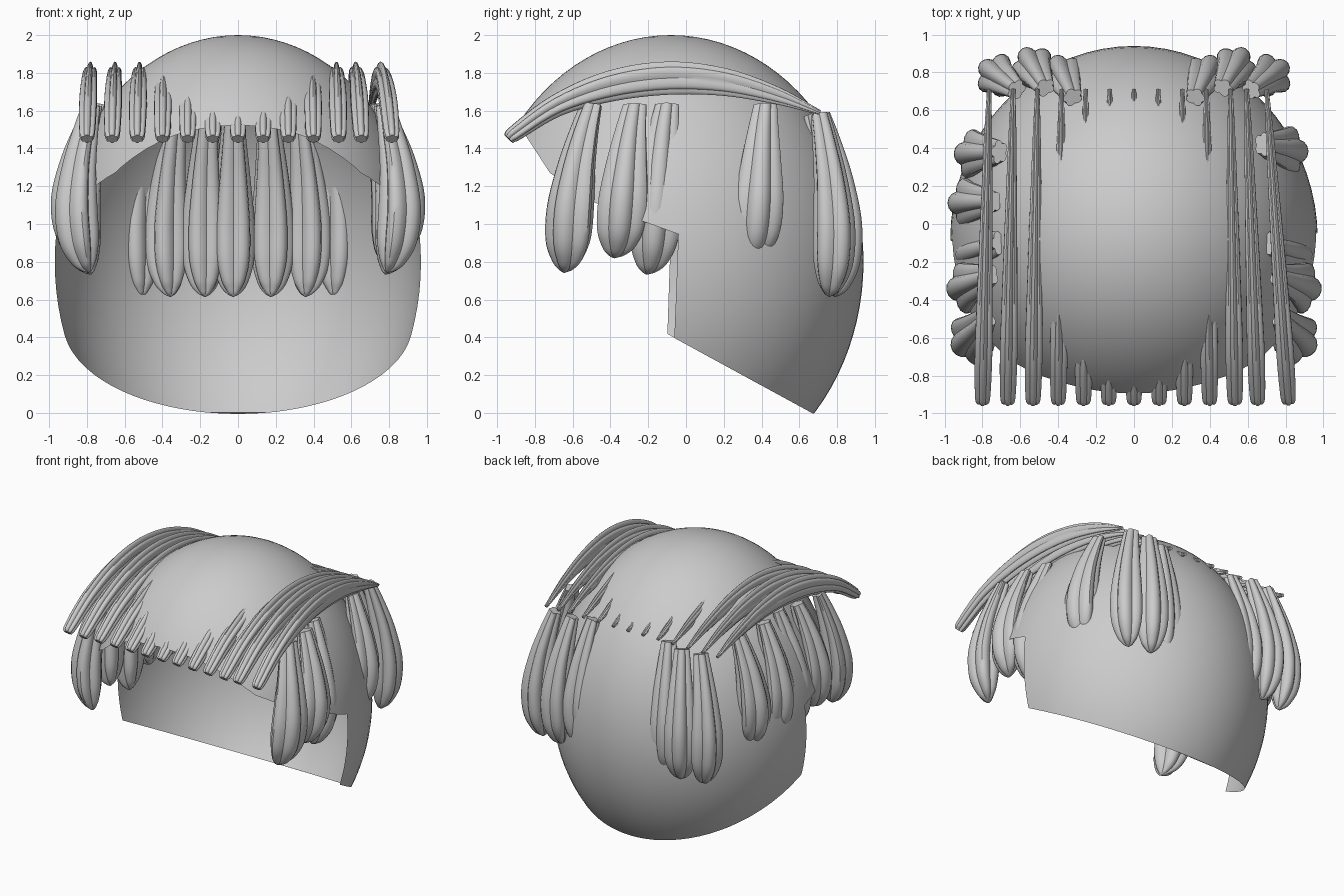
import bpy, bmesh
from math import sin, cos, pi, radians
from mathutils import Vector

if "Cube" in bpy.data.objects:
    bpy.data.objects.remove(bpy.data.objects["Cube"])


def finish(bm, name):
    bmesh.ops.recalc_face_normals(bm, faces=bm.faces)
    me = bpy.data.meshes.new(name)
    bm.to_mesh(me)
    bm.free()
    ob = bpy.data.objects.new(name, me)
    bpy.context.collection.objects.link(ob)
    return ob


def select(ob):
    bpy.ops.object.select_all(action='DESELECT')
    ob.select_set(True)
    bpy.context.view_layer.objects.active = ob


def smooth(ob, angle=35):
    select(ob)
    bpy.ops.object.shade_smooth_by_angle(angle=radians(angle))


def spline(keys, steps):
    # Catmull-Rom through the keys
    k = [Vector(p) for p in keys]
    k = [2 * k[0] - k[1]] + k + [2 * k[-1] - k[-2]]
    out = []
    for i in range(1, len(k) - 2):
        a, b, c, d = k[i - 1:i + 3]
        for s in range(steps):
            t = s / steps
            out.append(0.5 * (2 * b + (c - a) * t + (2 * a - 5 * b + 4 * c - d) * t * t
                              + (3 * b - a - 3 * c + d) * t ** 3))
    out.append(k[-2])
    return out


def lock(name, keys, loc, angle=0, lean=0, zscale=1, mirror=1, lobes=5, per=6):
    # keys: outward, height, half width, half depth; fluted cross-section
    pts = spline(keys, 5)
    a = radians(angle)
    U, V = Vector((sin(a), cos(a), 0)), Vector((cos(a), -sin(a), 0))
    n = lobes * per
    bm = bmesh.new()
    rings = []
    for i, p in enumerate(pts):
        q, r = pts[max(i - 1, 0)], pts[min(i + 1, len(pts) - 1)]
        t = Vector((r[0] - q[0], r[1] - q[1])).normalized()
        w, h = max(p[2], .003), max(p[3], .003)
        ring = []
        for j in range(n):
            th = 2 * pi * j / n
            rad = .76 + .26 * abs(cos(lobes * th / 2))
            d, v = h * rad * cos(th), w * rad * sin(th) + lean * i / (len(pts) - 1)
            co = Vector(loc) + U * (p[0] - t.y * d) + V * v
            co.z += (p[1] + t.x * d) * zscale
            co.x *= mirror
            ring.append(bm.verts.new(co))
        rings.append(ring)
    for r0, r1 in zip(rings, rings[1:]):
        for j in range(n):
            bm.faces.new((r0[j], r0[(j + 1) % n], r1[(j + 1) % n], r1[j]))
    bm.faces.new(rings[0])
    bm.faces.new(rings[-1])
    smooth(finish(bm, name))


def on_shell(c):
    return (c.x / .97) ** 2 + ((c.y + .08) / 1.02) ** 2 + ((c.z - .8) / 1.2) ** 2 > .96


# Scalp shell: thin ellipsoid skin with the face and neck cut away
bm = bmesh.new()
bmesh.ops.create_uvsphere(bm, u_segments=72, v_segments=48, radius=1)
for v in bm.verts:
    v.co = (v.co.x * .97, v.co.y * 1.02 - .08, v.co.z * 1.2 + .8)
shell = finish(bm, "hair_cap")

# Side profile of the opening, spanned across x (slightly further forward on the left)
profile = [(-1.3, 2), (-1.3, -.6), (1.2, -.6), (1.2, -.28), (.66, .003), (-.05, .39), (-.03, .94),
           (-.25, 1.02), (-.5, 1.12), (-.72, 1.27), (-.85, 1.47)]
bm = bmesh.new()
ends = []
for x in (-1.5, 1.5):
    ends.append([bm.verts.new((x, y - (.06 if x < 0 and -.1 < y < 0 else 0),
                               z + (.035 if x < 0 and -.1 < y < 0 else 0))) for y, z in profile])
for e in ends:
    bm.faces.new(e)
for i in range(len(profile)):
    k = (i + 1) % len(profile)
    bm.faces.new((ends[0][i], ends[0][k], ends[1][k], ends[1][i]))
cutter = finish(bm, "opening_cutter")
cutter.hide_render = True
boo = shell.modifiers.new("opening", 'BOOLEAN')
boo.object = cutter
boo.operation = 'DIFFERENCE'
boo.solver = 'EXACT'
select(shell)
bpy.ops.object.modifier_apply(modifier="opening")
bpy.data.objects.remove(cutter)

# Drop the flat cut faces so only the skin remains
bm = bmesh.new()
bm.from_mesh(shell.data)
inner = [f for f in bm.faces if not on_shell(f.calc_center_median())
         or any(e.calc_length() > .4 for e in f.edges)]
bmesh.ops.delete(bm, geom=inner, context='FACES')
bm.to_mesh(shell.data)
bm.free()
smooth(shell)

# Long strands swept from the back over the top to the fringe
strand = [(-.94, 1.45, .032, .03), (-.9, 1.485, .044, .042), (-.68, 1.63, .05, .058),
          (-.4, 1.73, .045, .08), (-.1, 1.772, .038, .086), (.2, 1.752, .03, .072),
          (.48, 1.68, .022, .045), (.71, 1.59, .012, .012)]
for i in range(-6, 7):
    turn = -2 * (i - 4) if i > 4 else -i * .2
    lock("top_strand", strand, (i * .13 - (.03 if i > 4 else 0), 0, 0), turn, lobes=6)

# Hanging lock: narrow root, full belly, rounded tip
hang = [(0, 0, .055, .045), (.045, -.15, .072, .065), (.095, -.35, .094, .088),
        (.125, -.58, .115, .11), (.12, -.77, .112, .105), (.1, -.89, .078, .07),
        (.085, -.945, .037, .032), (.08, -.965, .004, .004)]
wide = [(u, z, w * 1.15, h) for u, z, w, h in hang]

# Back row, fanning outwards
lock("back_lock", hang, (-.025, .59, 1.58))
for x, y, a in [(.16, .61, 10), (.325, .67, 24), (.47, .72, 30), (.62, .71, 54)]:
    for m in (-1, 1):
        lock("back_lock", hang, (x, y, 1.58), a, mirror=m)

# Side rows: root x, root y, turn, lean, length
side = [(.78, -.5, 120, .12, .92), (.76, -.27, 98, .1, .84), (.71, -.1, 95, .1, .93)]
right = [(.68, .42, 88, .09, .86)]
left = [(.745, .12, 90, .02, .86), (.71, .38, 84, .06, .86)]
for m, extra in ((1, right), (-1, left)):
    for x, y, a, lean, s in side + extra:
        lock("side_lock", wide, (x, y, 1.63), a, lean, s, m)
